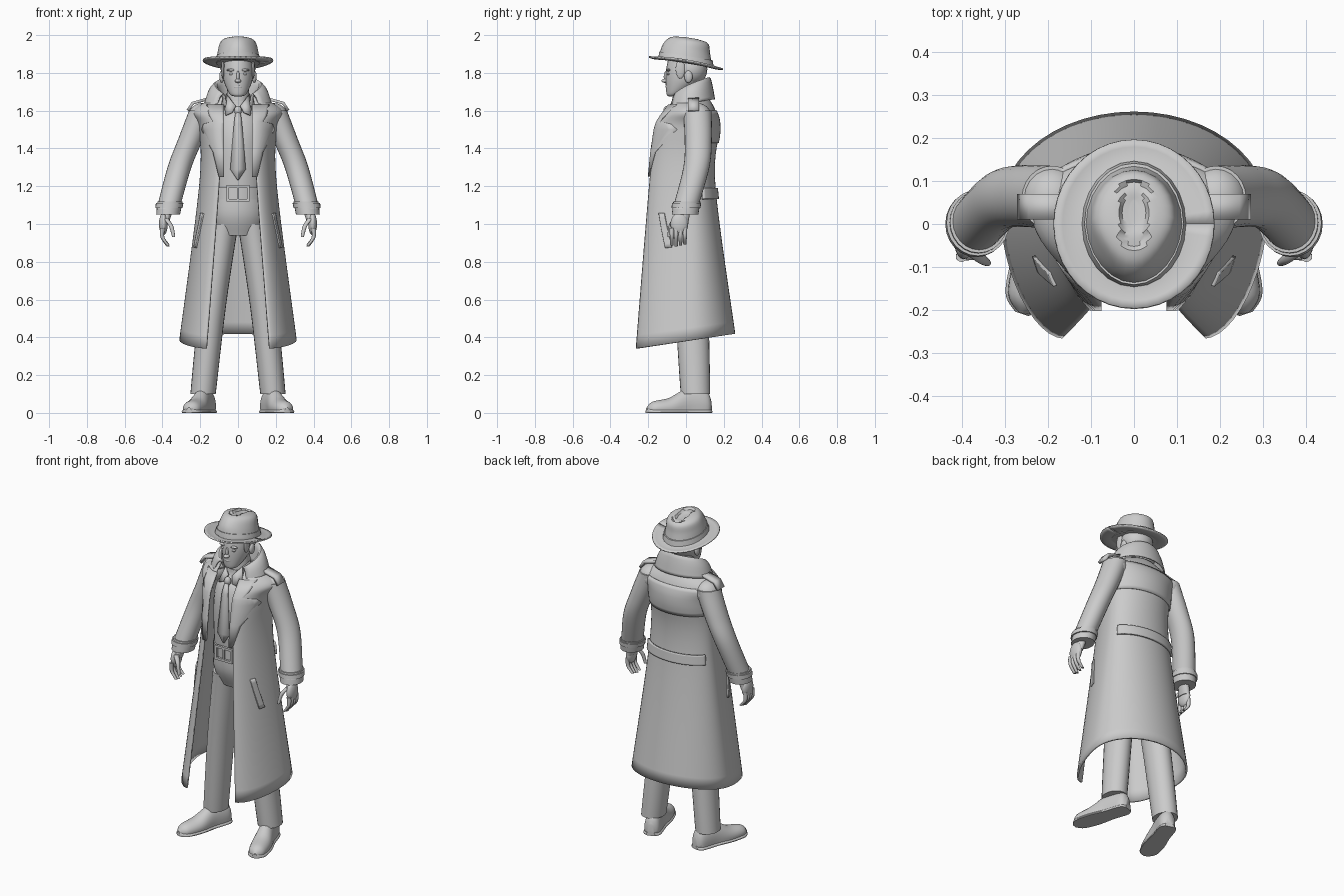
import bpy, bmesh
from math import sin, cos, pi, radians
from mathutils import Vector, Matrix

if "Cube" in bpy.data.objects:
    bpy.data.objects.remove(bpy.data.objects["Cube"])

clay = bpy.data.materials.new("light_grey")
clay.use_nodes = True
clay.diffuse_color = (.6, .6, .6, 1)
clay.node_tree.nodes["Principled BSDF"].inputs["Base Color"].default_value = clay.diffuse_color
parts = []


def finish(name, bm, mirror=False, thick=0.0):
    """Turn a bmesh into a named object, mirrored or thickened when asked."""
    bmesh.ops.recalc_face_normals(bm, faces=bm.faces)
    mesh = bpy.data.meshes.new(name)
    bm.to_mesh(mesh)
    bm.free()
    mesh.materials.append(clay)
    part = bpy.data.objects.new(name, mesh)
    bpy.context.collection.objects.link(part)
    if mirror:
        part.modifiers.new("mirror", 'MIRROR')
    if thick:
        shell = part.modifiers.new("solidify", 'SOLIDIFY')
        shell.thickness, shell.offset = thick, 0
    parts.append(part)


def sheet(name, rows, closed=False, mirror=False, thick=0.0):
    """Skin rows of points; closed rows make a capped solid."""
    bm = bmesh.new()
    grid = [[bm.verts.new(point) for point in row] for row in rows]
    count = len(grid[0])
    for low, high in zip(grid, grid[1:]):
        for j in range(count if closed else count - 1):
            k = (j + 1) % count
            bm.faces.new((low[j], low[k], high[k], high[j]))
    if closed:
        bm.faces.new(grid[0])
        bm.faces.new(grid[-1])
    finish(name, bm, mirror, thick)


def ball(name, centre, size, mirror=False):
    bm = bmesh.new()
    bmesh.ops.create_uvsphere(bm, u_segments=20, v_segments=12, radius=1,
                              matrix=Matrix.LocRotScale(Vector(centre), None, Vector(size)))
    finish(name, bm, mirror)


def box(name, centre, size, mirror=False):
    bm = bmesh.new()
    bmesh.ops.create_cube(bm, size=1, matrix=Matrix.LocRotScale(Vector(centre), None, Vector(size)))
    finish(name, bm, mirror)


def dense(rows, steps=6):
    """Smooth a short list of control rows with a Catmull-Rom curve."""
    out = []
    for i in range(len(rows) - 1):
        before, a, b, after = (Vector(rows[max(0, min(len(rows) - 1, i + j))]) for j in (-1, 0, 1, 2))
        start, end = (b - before) / 2, (after - a) / 2
        for step in range(steps):
            t = step / steps
            ease = t * t * (3 - 2 * t)
            out.append(a.lerp(b, ease) + start * t * (1 - t) ** 2 - end * t * t * (1 - t))
    return out + [Vector(rows[-1])]


def ring(x, y, z, rx, ry, count=24):
    angles = [2 * pi * j / count for j in range(count)]
    return [Vector((x + rx * cos(a), y + ry * sin(a), z)) for a in angles]


def loft(name, rows, shape=lambda p: p):
    """Stack centred ellipses given as height, y, x radius, y radius."""
    rings = [ring(0, y, z, rx, ry) for z, y, rx, ry in dense(rows)]
    sheet(name, [[shape(p) for p in points] for points in rings], closed=True)


def limb(name, path, start, end):
    """Mirrored tube along a path, tapering between two (x, y) radii."""
    points = dense(path)
    last = len(points) - 1
    rings = []
    for i, point in enumerate(points):
        radius = Vector(start).lerp(Vector(end), i / last)
        rings.append(ring(*point, *radius))
    sheet(name, rings, closed=True, mirror=True)


# Coat: height, opening x, front y, half width, back y
COAT = dense([(.38, .165, -.26, .305, .255), (1.2, .1, -.19, .2, .15), (1.5, .09, -.155, .2, .17),
              (1.6, .09, -.1, .23, .15), (1.67, .08, -.05, .1, .11)], 8)


def coat_row(z):
    for low, high in zip(COAT, COAT[1:]):
        if z <= high[0]:
            return low.lerp(high, (z - low[0]) / (high[0] - low[0]))
    return COAT[-1]


MIDDLE = .03  # y of the widest line of the coat


def coat_point(z, t, off=0.0):
    """Point on the coat; t runs from the front opening (0) to the centre back (1)."""
    _, opening, front, width, back = coat_row(z)
    front, width, back, angle = front - off, width + off, back + off, pi * t
    if t < .5:
        x = opening + (width - opening) * sin(angle) ** 1.15
        y = MIDDLE + (front - MIDDLE) * cos(angle) ** 1.15
    else:
        x = width * sin(angle)
        y = MIDDLE - (back - MIDDLE) * cos(angle)
    hem_slope = .15 * max(0, min(1, (1.2 - z) / .8))
    return x, y, z + y * hem_slope


def front_y(x, z):
    _, opening, front, width, _ = coat_row(z)
    across = max(0, min(.95, (x - opening) / (width - opening)))
    return MIDDLE + (front - MIDDLE) * (1 - across ** 1.74) ** .575


def coat_patch(name, bottom, top, start, end, off, skew=0.0):
    """Cloth laid over the mirrored coat surface."""
    rows = []
    for i in range(9):
        up = i / 8
        z = bottom + (top - bottom) * up
        rows.append([coat_point(z, start + (end - start) * j / 12 - skew * up, off) for j in range(13)])
    sheet(name, rows, mirror=True, thick=.012)


sheet("coat_body", [[coat_point(row[0], j / 24) for j in range(25)] for row in COAT], mirror=True, thick=.012)
coat_patch("back_yoke", 1.43, 1.6, .6, 1, .007)
coat_patch("back_belt", 1.13, 1.19, .64, 1, .012)
coat_patch("pocket_welts", .88, 1.06, .3, .35, .008, skew=.07)

# Notched lapels: height and outer x
lapel_rows = []
for z, outer in ((1.25, .1), (1.38, .13), (1.5, .19), (1.53, .18), (1.54, .13), (1.57, .15), (1.63, .165)):
    xs = [.075 + (outer - .075) * j / 6 for j in range(7)]
    lapel_rows.append([(x, front_y(x, z) - .012, z) for x in xs])
sheet("lapels", lapel_rows, mirror=True, thick=.009)

# Upturned collar: x radius, y radius, height, rise towards the back
collar_rows = []
for rx, ry, z, rise in dense([(.09, .08, 1.6, .05), (.115, .1, 1.64, .13), (.15, .115, 1.63, .11), (.175, .13, 1.59, .07)], 4):
    angles = [.7 + (pi - .7) * j / 12 for j in range(13)]
    collar_rows.append([(rx * sin(a), .02 - ry * cos(a), z + rise * sin(a / 2)) for a in angles])
sheet("collar", collar_rows, mirror=True, thick=.008)

# Sleeves, cuffs and shoulder tabs
ball("shoulders", (.19, .06, 1.57), (.072, .075, .07), mirror=True)
limb("sleeves", [(.19, .06, 1.6), (.25, .065, 1.45), (.31, .055, 1.3), (.37, -.005, 1.08)], (.07, .075), (.06, .066))
limb("cuffs", [(.36, .005, 1.12), (.37, -.005, 1.05)], (.067, .072), (.063, .07))
limb("cuff_straps", [(.362, .003, 1.11), (.366, 0, 1.085)], (.073, .077), (.072, .077))
sheet("shoulder_tabs", [[(x, y, z) for y in (.01, .07)] for x, z in ((.15, 1.665), (.24, 1.64), (.265, 1.6))],
      mirror=True, thick=.016)

# Hands
limb("wrists", [(.37, -.01, 1.08), (.39, -.03, 1)], (.028, .034), (.022, .042))
ball("palms", (.395, -.035, 1), (.023, .047, .06), mirror=True)
for i, name in enumerate(("index", "middle", "ring", "little")):
    y = -.075 + .023 * i
    tip = .88 + .006 * abs(i - 1)
    limb(name + "_fingers", [(.4, y, .98), (.4, y, .93), (.37, y, tip)], (.013, .013), (.008, .008))
limb("thumbs", [(.385, -.055, 1.03), (.355, -.08, .99), (.34, -.09, .93)], (.016, .016), (.008, .008))

# Shirt, shirt collar and tie
loft("shirt", [(1.12, 0, .135, .12), (1.4, 0, .14, .135), (1.54, 0, .125, .11), (1.61, .02, .08, .08), (1.65, .02, .066, .07)])
sheet("shirt_collar", [[(.06, .03, 1.69), (.07, .03, 1.63)], [(.04, -.06, 1.66), (.065, -.095, 1.575)],
                       [(.012, -.075, 1.625), (.03, -.1, 1.59)]], mirror=True, thick=.008)
ball("tie_knot", (0, -.1, 1.6), (.02, .02, .026))
tie_rows = [(1.59, .012, -.115), (1.53, .02, -.132), (1.29, .04, -.148), (1.235, .003, -.142)]
sheet("tie", [[(side * w, y + .008 * abs(side), z) for side in (-1, 0, 1)] for z, w, y in tie_rows], thick=.009)

# Trousers, waist belt and buckle
loft("trouser_hips", [(1.2, 0, .135, .123), (1.05, 0, .147, .122), (.94, .01, .115, .09)])
limb("trouser_legs", [(.075, .01, 1), (.135, .03, .57), (.185, .05, .1)], (.077, .1), (.067, .078))
loft("waist_belt", [(1.13, 0, .143, .134), (1.195, 0, .141, .134)])
for z in (1.125, 1.2):
    box("buckle_rail", (0, -.137, z), (.12, .014, .014))
box("buckle_sides", (.054, -.137, 1.16), (.014, .014, .08), mirror=True)
box("buckle_prong", (0, -.137, 1.16), (.012, .014, .08))

# Shoes: y, half width, top height, turned outwards
SHOE = dense([(.09, .02, .07), (.06, .045, .12), (-.04, .047, .13), (-.14, .056, .08), (-.23, .045, .06), (-.265, .01, .03)])
TURN = Matrix.Translation((.178, .045, 0)) @ Matrix.Rotation(radians(18), 4, 'Z')


def shoe(name, extra, limit, bottom):
    rings = []
    for y, width, top in SHOE:
        points = ring(0, 0, 0, width + extra, 1)
        height = min(top, limit) - bottom
        rings.append([TURN @ Vector((p.x, y * (1 + extra), bottom + height * max(0, p.y + .3) / 1.3)) for p in points])
    sheet(name, rings, closed=True, mirror=True)


shoe("shoe_uppers", 0, 1, .01)
shoe("shoe_soles", .006, .025, 0)

# Head and face
loft("neck", [(1.6, .015, .062, .065), (1.76, .02, .055, .058)])
loft("head", [(1.676, -.075, .02, .018), (1.69, -.06, .045, .043), (1.755, -.015, .075, .093),
              (1.82, 0, .082, .105), (1.89, 0, .07, .09)])
ball("nose_tip", (0, -.11, 1.758), (.017, .02, .011))
ball("nose_bridge", (0, -.104, 1.78), (.009, .014, .03))
ball("lips", (0, -.097, 1.727), (.025, .011, .01))
ball("brows", (.036, -.093, 1.815), (.025, .011, .007), mirror=True)
ball("eyes", (.034, -.092, 1.794), (.014, .009, .007), mirror=True)
ball("ears", (.086, .013, 1.78), (.013, .022, .033), mirror=True)
ball("hair", (0, .025, 1.82), (.092, .088, .09))
ball("sideburns", (.08, -.03, 1.82), (.009, .025, .05), mirror=True)

# Hat: tilted back, crown pinched at the front and creased on top
TILT = .165


def crown_shape(p):
    pinch = 1 + 1.5 * min(0, p.y) * max(0, (p.z - 1.87) / .06)
    crease = .012 if p.z > 1.984 and abs(p.x) < .03 else 0
    return Vector((p.x * pinch, p.y, p.z - TILT * p.y - crease))


brim = []
for step in range(6):
    out = step / 5
    points = ring(0, 0, 1.858 - .01 * sin(pi * out * .8), .09 + .096 * out, .11 + .086 * out, 40)
    brim.append([p - Vector((0, 0, TILT * p.y - .45 * p.x ** 2)) for p in points + points[:1]])
sheet("hat_brim", brim, thick=.008)
loft("hat_crown", [(1.85, 0, .117, .142), (1.92, 0, .106, .128), (1.97, .015, .09, .105), (1.988, .025, .05, .06),
                   (1.985, .025, .01, .03)], crown_shape)
loft("hat_band", [(1.86, 0, .121, .146), (1.89, 0, .115, .141)], crown_shape)

# Smooth shading with sharp creases
bpy.ops.object.select_all(action='DESELECT')
for part in parts:
    part.select_set(True)
bpy.context.view_layer.objects.active = parts[0]
bpy.ops.object.shade_smooth_by_angle(angle=radians(40))
